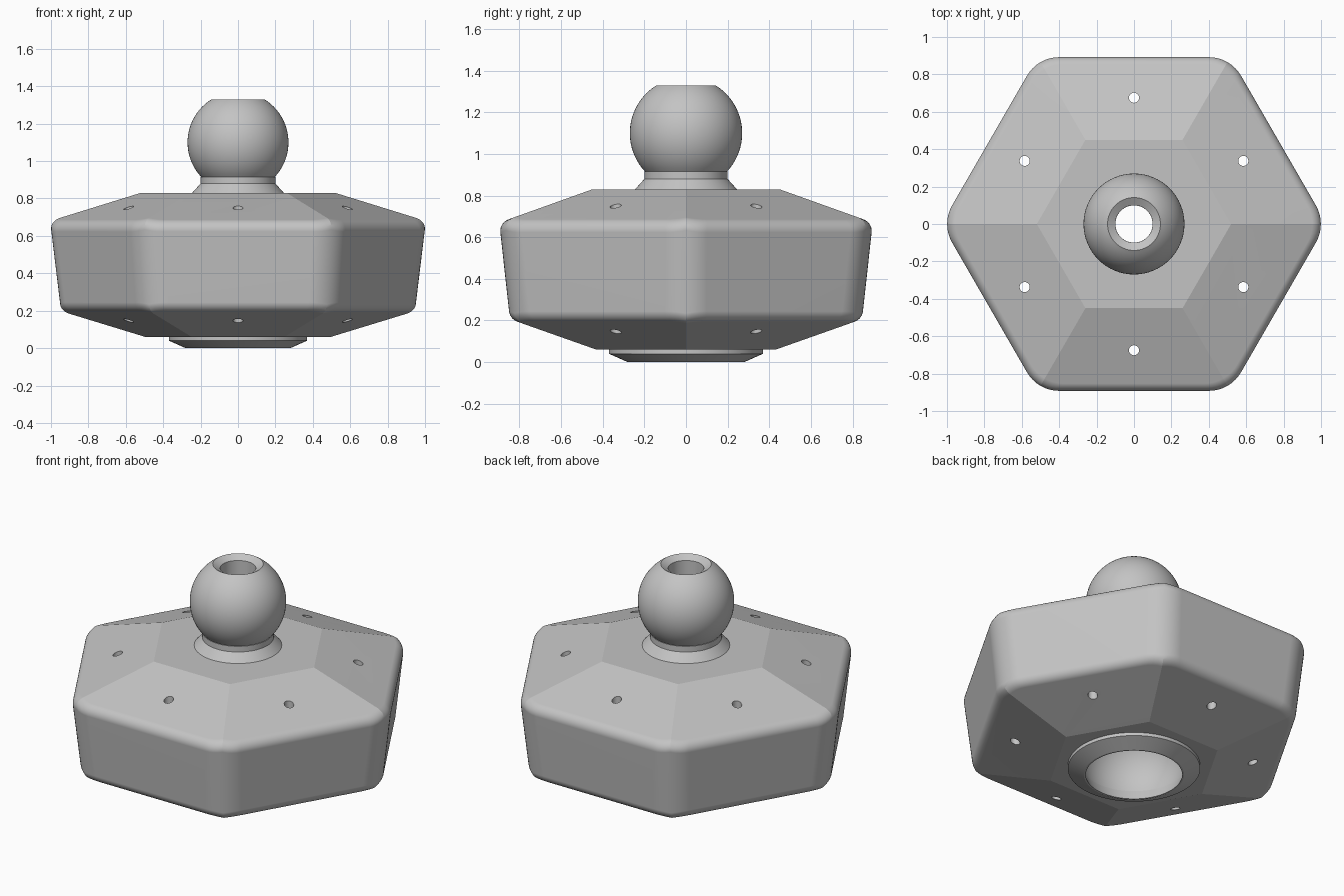
import bpy, bmesh
from math import radians, sin, cos, pi, sqrt, atan2
from mathutils import Vector

if "Cube" in bpy.data.objects:
    bpy.data.objects.remove(bpy.data.objects["Cube"])

grey = bpy.data.materials.new("plain_grey")
grey.use_nodes = True
COLOUR = (0.55, 0.55, 0.55, 1)
grey.diffuse_color = COLOUR
grey.node_tree.nodes["Principled BSDF"].inputs["Base Color"].default_value = COLOUR


def finish(bm, name):
    bmesh.ops.recalc_face_normals(bm, faces=bm.faces)
    mesh = bpy.data.meshes.new(name)
    bm.to_mesh(mesh)
    bm.free()
    mesh.materials.append(grey)
    ob = bpy.data.objects.new(name, mesh)
    bpy.context.collection.objects.link(ob)
    return ob


def activate(ob):
    bpy.ops.object.select_all(action='DESELECT')
    ob.select_set(True)
    bpy.context.view_layer.objects.active = ob


def smooth(ob):
    activate(ob)
    bpy.ops.object.shade_smooth_by_angle(angle=radians(14))


def bridge(bm, rings):
    for low, high in rings:
        n = len(low)
        for i in range(n):
            j = (i + 1) % n
            bm.faces.new((low[i], low[j], high[j], high[i]))


def lathe(name, profile, segs=64):
    """Solid of revolution from a closed (radius, z) outline."""
    bm = bmesh.new()
    rings = [[bm.verts.new((r * cos(2 * pi * i / segs), r * sin(2 * pi * i / segs), z))
              for i in range(segs)] for r, z in profile]
    bridge(bm, zip(rings, rings[1:] + rings[:1]))
    bmesh.ops.remove_doubles(bm, verts=bm.verts, dist=1e-5)
    return finish(bm, name)


def sphere_arc(radius, centre, z0, z1, steps):
    """Points of a ball's outline, from height z0 to z1."""
    a, b = [atan2(z - centre, sqrt(radius ** 2 - (z - centre) ** 2)) for z in (z0, z1)]
    return [(radius * cos(a + (b - a) * i / steps),
             centre + radius * sin(a + (b - a) * i / steps)) for i in range(steps + 1)]


def fillet(before, corner, after, radius, steps=7):
    """Round one corner of an outline."""
    p = Vector(corner)
    u, v = (Vector(before) - p).normalized(), (Vector(after) - p).normalized()
    half = u.angle(v) / 2
    centre = p + (u + v).normalized() * radius / sin(half)
    tangent = radius * cos(half) / sin(half)
    s, e = p + u * tangent - centre, p + v * tangent - centre
    return [centre + radius * s.slerp(e, i / steps).normalized() for i in range(steps + 1)]


# Hexagonal body: rounded hexagon rings, sharp hips running to the flat caps
SLOPE = 0.36
bottom, low, high, top = (0.43, 0.06), (0.846, 0.207), (0.897, 0.67), (0.45, 0.83)
profile = [(bottom, 0, -1)]
profile += [(p, 0.2, -1) for p in fillet(bottom, low, high, 0.06)]
profile += [(p, 0.2, 1) for p in fillet(low, high, top, 0.06)]
profile += [(top, 0, 1)]


def hex_ring(bm, point, radius, side, steps=8):
    a, z = point
    ring = []
    for k in range(6):
        mid = radians(60 * k)
        dist = (a - radius) / cos(pi / 6)
        for i in range(steps + 1):
            t = radians(-30 + 60 * i / steps)
            x, y = dist + radius * cos(t), radius * sin(t)
            reach = x * cos(pi / 6) + abs(y) * sin(pi / 6)
            ring.append(bm.verts.new((x * cos(mid) - y * sin(mid),
                                      x * sin(mid) + y * cos(mid),
                                      z + side * SLOPE * (a - reach))))
    return ring


bm = bmesh.new()
rings = [hex_ring(bm, *p) for p in profile]
bridge(bm, zip(rings, rings[1:]))
bmesh.ops.remove_doubles(bm, verts=bm.verts, dist=1e-5)
bmesh.ops.holes_fill(bm, edges=[e for e in bm.edges if e.is_boundary])
body = finish(bm, "hexagonal_body")

# Round socket with a bore, and six small vertical holes, cut from the body
socket = sphere_arc(0.3, 0.13, 0, 0.413, 16)
cutters = [lathe("socket_cutter", [(0, 0)] + socket + [(0.1, 1), (0, 1)])]
bm = bmesh.new()
for k in range(6):
    a = radians(30 + 60 * k)
    made = bmesh.ops.create_cone(bm, cap_ends=True, segments=32, radius1=0.027,
                                 radius2=0.027, depth=2)
    bmesh.ops.translate(bm, verts=made["verts"], vec=(0.675 * cos(a), 0.675 * sin(a), 0.5))
cutters.append(finish(bm, "hole_cutter"))
for cutter in cutters:
    mod = body.modifiers.new("cut", 'BOOLEAN')
    mod.operation, mod.solver, mod.object = 'DIFFERENCE', 'EXACT', cutter
    activate(body)
    bpy.ops.object.modifier_apply(modifier=mod.name)
    bpy.data.objects.remove(cutter)
smooth(body)
weighted = body.modifiers.new("flat_shading", 'WEIGHTED_NORMAL')
weighted.keep_sharp = True

# Ball stud: flared neck, ball with flat top, countersunk bore
ball = sphere_arc(0.27, 1.1, 0.915, 1.33, 22)
stud = lathe("ball_stud", [(0.1, 0.8), (0.245, 0.8), (0.245, 0.83), (0.2, 0.88), (0.2, 0.915)]
             + ball + [(0.1, 1.305)])
smooth(stud)

# Tapered collar around the socket
collar = lathe("socket_collar", [(0.27, 0), (0.28, 0), (0.37, 0.04), (0.37, 0.062), (0.291, 0.062)])
smooth(collar)
